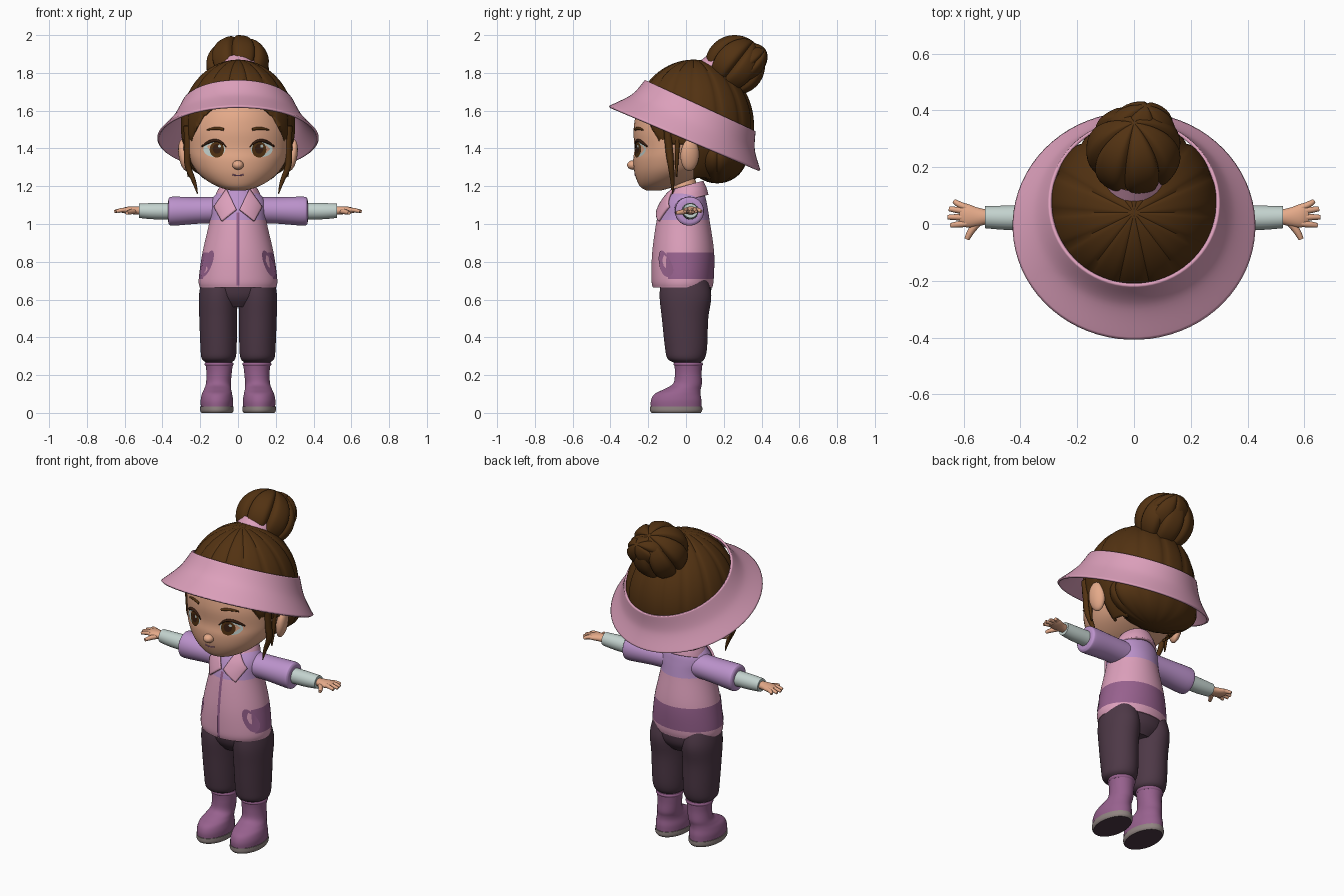
import bpy, bmesh, math
from mathutils import Vector, Euler
from mathutils.bvhtree import BVHTree

if "Cube" in bpy.data.objects:
    bpy.data.objects.remove(bpy.data.objects["Cube"])


def material(name, *rgb):
    m = bpy.data.materials.new(name)
    m.use_nodes = True
    m.diffuse_color = (*rgb, 1)
    m.node_tree.nodes["Principled BSDF"].inputs["Base Color"].default_value = (*rgb, 1)
    return m


pink = material("pink", .72, .35, .50)
lilac = material("lilac", .50, .29, .60)
mauve = material("mauve", .31, .12, .27)
plum = material("dark_plum", .075, .04, .062)
brown = material("hair_brown", .085, .032, .006)
skin = material("skin", .78, .40, .25)
pale = material("pale_grey", .55, .65, .62)
sole_grey = material("sole_grey", .28, .23, .22)
dark = material("eye_brown", .04, .014, .006)
made = []


def finish(name, bm, mats, rule=None):
    """Turn a bmesh into an object, colouring faces by an optional rule."""
    bmesh.ops.recalc_face_normals(bm, faces=bm.faces)
    if rule:
        for f in bm.faces:
            f.material_index = rule(f.calc_center_median(), f.normal)
    me = bpy.data.meshes.new(name)
    bm.to_mesh(me)
    bm.free()
    for m in mats:
        me.materials.append(m)
    ob = bpy.data.objects.new(name, me)
    bpy.context.collection.objects.link(ob)
    made.append(ob)
    return ob


def solidify(ob, thickness, offset=0):
    mod = ob.modifiers.new("thickness", "SOLIDIFY")
    mod.thickness, mod.offset = thickness, offset


def spline(rows, n):
    """Catmull-Rom interpolation through the cross-section rows."""
    rows = [Vector(r) for r in rows]
    out = []
    for i in range(len(rows) - 1):
        b, c = rows[i], rows[i + 1]
        a = rows[i - 1] if i else b
        d = rows[i + 2] if i + 2 < len(rows) else c
        for k in range(n):
            t = k / n
            out.append(b + ((c - a) * t + (2*a - 5*b + 4*c - d) * t**2
                            + (3*b - a - 3*c + d) * t**3) / 2)
    return out + [rows[-1]]


def loft(name, rows, mats, axis="z", side=1, rule=None, n=5, seg=48, caps=True, drop=None):
    """Rows are: position, two centre values, two radii and an optional tilt."""
    bm = bmesh.new()
    rings = []
    for r in spline([tuple(r) + (0,) * (6 - len(r)) for r in rows], n):
        p, ca, cb, ra, rb, tilt = r
        ring = []
        for k in range(seg):
            t = math.tau * (k + .5) / seg
            a, b = ca + ra * math.cos(t), cb + rb * math.sin(t)
            co = (side * a, b, p + tilt * b) if axis == "z" else (side * p, a, b)
            ring.append(bm.verts.new(co))
        rings.append(ring)
    for lo, hi in zip(rings, rings[1:]):
        for k in range(seg):
            j = (k + 1) % seg
            bm.faces.new((lo[k], lo[j], hi[j], hi[k]))
    if caps:
        bm.faces.new(rings[0])
        bm.faces.new(rings[-1])
    if drop:
        bmesh.ops.delete(bm, geom=[f for f in bm.faces if drop(f.calc_center_median())], context="FACES")
    return finish(name, bm, mats, rule)


def sphere(center, radii, rot=(0, 0, 0), grooves=0, depth=0, u=32, v=20):
    """Ellipsoid bmesh with optional dents running from pole to pole."""
    bm = bmesh.new()
    bmesh.ops.create_uvsphere(bm, u_segments=u, v_segments=v, radius=1)
    turn = Euler(rot).to_matrix()
    for vert in bm.verts:
        c = vert.co
        dent = 1 - depth * (1 - abs(math.sin(grooves * math.atan2(c.y, c.x) / 2))) ** 3 * math.hypot(c.x, c.y)
        vert.co = turn @ Vector(x * r * dent for x, r in zip(c, radii)) + Vector(center)
    return bm


def ball(name, center, radii, mat, **kw):
    return finish(name, sphere(center, radii, **kw), [mat])


def tube(name, points, depth, mat):
    """Round strand; each point carries its own relative width."""
    cu = bpy.data.curves.new(name, "CURVE")
    cu.dimensions, cu.bevel_depth, cu.bevel_resolution = "3D", depth, 3
    cu.use_fill_caps = True
    sp = cu.splines.new("NURBS")
    sp.points.add(len(points) - 1)
    for p, (x, y, z, r) in zip(sp.points, points):
        p.co, p.radius = (x, y, z, 1), r
    sp.use_endpoint_u, sp.order_u = True, 3
    cu.materials.append(mat)
    ob = bpy.data.objects.new(name, cu)
    bpy.context.collection.objects.link(ob)


def surface(ob):
    me = ob.data
    tree = BVHTree.FromPolygons([v.co for v in me.vertices], [p.vertices[:] for p in me.polygons])

    def front(x, z, lift):
        hit = tree.ray_cast(Vector((x, -2, z)), Vector((0, 1, 0)))[0]
        return Vector((x, (hit.y if hit else -.02) - lift, z))
    return front


def disc(name, front, x, z, rx, rz, lift, mat, tilt=0):
    """Thin oval plate laid on a surface."""
    bm = bmesh.new()
    bmesh.ops.create_circle(bm, cap_ends=True, segments=28, radius=1)
    bmesh.ops.inset_region(bm, faces=bm.faces[:], thickness=.4)
    for v in bm.verts:
        a, b = v.co.x * rx, v.co.y * rz
        v.co = front(x + a * math.cos(tilt) - b * math.sin(tilt), z + a * math.sin(tilt) + b * math.cos(tilt), lift)
    return finish(name, bm, [mat])


def patch(name, front, corners, lift, mat, n=12):
    """Four-cornered plate laid on a surface."""
    bm = bmesh.new()
    a, b, c, d = (Vector(p) for p in corners)
    grid = [[bm.verts.new(front(*a.lerp(b, i / n).lerp(d.lerp(c, i / n), j / n), lift))
             for i in range(n + 1)] for j in range(n + 1)]
    for j in range(n):
        for i in range(n):
            bm.faces.new((grid[j][i], grid[j][i+1], grid[j+1][i+1], grid[j+1][i]))
    return finish(name, bm, [mat])


# Head and face
head = loft("head", [(1.178, 0, -.17, .04, .04), (1.195, 0, -.155, .10, .085), (1.23, 0, -.12, .165, .14),
                     (1.28, 0, -.08, .22, .195), (1.34, 0, -.05, .255, .23), (1.40, 0, -.03, .272, .243),
                     (1.50, 0, -.01, .278, .268), (1.60, 0, .02, .255, .275), (1.70, 0, .03, .19, .20),
                     (1.78, 0, .03, .08, .08)], [skin])
face = surface(head)
ball("nose", (0, -.28, 1.312), (.03, .032, .025), skin)
ball("neck", (0, -.01, 1.17), (.07, .07, .12), skin)
tube("mouth", [(*face(x, z, 0), 1) for x, z in ((-.03, 1.262), (0, 1.252), (.03, 1.262))], .0035, mauve)

# Hair shell with an opening for the face
def hairline(x):
    return max(1.63 - .21 * (abs(x) / .25) ** 4, 1.42)


bm = sphere((0, .04, 1.52), (.305, .32, .35), grooves=14, depth=.03, u=112, v=72)
bmesh.ops.delete(bm, geom=[f for f in bm.faces if (c := f.calc_center_median()).z < 1.24
                           or c.y < .04 and c.z < hairline(c.x)], context="FACES")
for v in bm.verts:
    if v.is_boundary and v.co.y < .02:
        v.co.z = hairline(v.co.x)
solidify(finish("hair_cap", bm, [brown]), .012, -1)
ball("back_hair", (0, .165, 1.365), (.285, .16, .15), brown, grooves=14, depth=.04, u=64)
ball("hair_bun", (0, .26, 1.842), (.168, .16, .157), brown, rot=(-.66, 0, 0), grooves=7, depth=.16, u=84, v=40)
ball("bun_twist", (.02, .32, 1.85), (.13, .088, .125), brown, rot=(-.9, .3, 0), grooves=5, depth=.15, u=60)

# Hair band around the base of the bun
bm = bmesh.new()
bmesh.ops.create_cone(bm, segments=40, radius1=.112, radius2=.10, depth=.05)
bmesh.ops.rotate(bm, verts=bm.verts, matrix=Euler((-.66, 0, 0)).to_matrix())
bmesh.ops.translate(bm, verts=bm.verts, vec=(0, .18, 1.815))
finish("bun_band", bm, [pink])

# Open-topped sun visor
visor = loft("visor", [(1.66, 0, .075, .294, .288, -.464), (1.552, 0, .037, .345, .322, -.45),
                       (1.448, 0, -.008, .423, .397, -.424)], [pink], n=8, seg=72, caps=False)
solidify(visor, .012)

# Jacket: lilac yoke, pink body, mauve band round the back
def jacket_colour(c, n):
    if c.z > 1.02:
        return 1
    return 2 if .71 < c.z < .85 and c.y > -.10 else 0


jacket = loft("jacket", [(.665, 0, -.018, .203, .158), (.71, 0, -.018, .208, .165), (.85, 0, -.015, .188, .164),
                         (1.02, 0, -.015, .15, .14), (1.10, 0, -.008, .148, .12), (1.15, 0, 0, .125, .10),
                         (1.19, 0, 0, .075, .075)], [pink, lilac, mauve], rule=jacket_colour, n=6, seg=72)
chest = surface(jacket)
patch("zipper", chest, [(-.008, .675), (.008, .675), (.008, 1.06), (-.008, 1.06)], .006, mauve)
collar = loft("collar", [(1.125, 0, 0, .12, .112, .25), (1.16, 0, 0, .108, .102, .28), (1.20, 0, 0, .085, .085, .3)],
              [pink], caps=False, drop=lambda c: c.y < -.06 and abs(c.x) < .07)
solidify(collar, .015)

# Hips between the trouser legs
loft("hips", [(.56, 0, 0, .10, .09), (.62, 0, 0, .185, .13), (.72, 0, -.005, .19, .14)], [plum])

for s, label in ((1, "left"), (-1, "right")):
    # Face details
    disc(label + "_eye_white", face, s * .125, 1.395, .058, .04, .003, pale)
    disc(label + "_iris", face, s * .112, 1.394, .038, .042, .005, brown)
    disc(label + "_pupil", face, s * .112, 1.398, .022, .026, .007, dark)
    disc(label + "_eye_glint", face, s * .112 + .014, 1.412, .008, .008, .009, pale)
    tube(label + "_lash", [(*face(s * x, z, .004), r) for x, z, r in (
        (.062, 1.405, .4), (.085, 1.435, .9), (.125, 1.445, 1.2), (.165, 1.43, 1.2), (.192, 1.41, .5))], .007, dark)
    tube(label + "_brow", [(*face(s * x, z, .001), r) for x, z, r in (
        (.075, 1.50, .8), (.115, 1.513, 1.2), (.165, 1.497, .4))], .009, brown)
    ball(label + "_ear", (s * .283, .02, 1.365), (.03, .05, .085), skin, rot=(0, s * .15, s * .25))
    tube(label + "_side_strand", [(s * x, y, z, r) for x, y, z, r in (
        (.268, -.10, 1.52, 1.2), (.262, -.09, 1.40, 1.3), (.272, -.08, 1.31, 1), (.228, -.07, 1.22, .7),
        (.215, -.07, 1.16, .15))], .017, brown)
    tube(label + "_ear_strand", [(s * x, y, z, r) for x, y, z, r in (
        (.275, -.04, 1.48, 1), (.28, -.05, 1.38, 1), (.262, -.05, 1.25, .3))], .014, brown)

    # Lapel and pocket
    lapel = patch(label + "_lapel", chest, [(s * .06, 1.185), (s * .125, 1.09), (s * .085, 1.015), (s * .008, 1.075)],
                  .012, pink)
    solidify(lapel, .012)
    disc(label + "_pocket", chest, s * .162, .79, .024, .074, .006, mauve, tilt=s * .36)

    # Sleeve, forearm and hand
    loft(label + "_sleeve", [(.06, .01, 1.075, .075, .07), (.2, .015, 1.072, .075, .07), (.34, .018, 1.068, .077, .077),
                             (.365, .018, 1.068, .07, .07), (.37, .018, 1.068, .05, .05)], [lilac], "x", s, seg=32)
    loft(label + "_forearm", [(.34, .022, 1.068, .045, .045), (.45, .022, 1.068, .043, .043),
                              (.525, .024, 1.07, .039, .038)], [pale], "x", s, seg=28)
    loft(label + "_palm", [(.51, .025, 1.07, .024, .022), (.55, .025, 1.072, .033, .021), (.59, .03, 1.073, .042, .018),
                           (.615, .035, 1.071, .034, .012)], [skin], "x", s, seg=24)
    for i, (y0, y1, tip) in enumerate(((.002, -.005, .645), (.024, .024, .655), (.045, .053, .65), (.058, .08, .632))):
        tube(f"{label}_finger_{i + 1}", [(s * .59, y0, 1.075, 1.1), (s * .62, (y0 + y1) / 2, 1.075, 1.1),
                                         (s * tip, y1, 1.066, .75)], .011, skin)
    tube(label + "_thumb", [(s * .545, .01, 1.068, 1.1), (s * .575, -.02, 1.064, 1.1), (s * .588, -.053, 1.058, .7)],
         .013, skin)

    # Trouser leg
    loft(label + "_trouser_leg", [(.268, .102, .005, .07, .075), (.29, .103, 0, .09, .10), (.35, .103, 0, .096, .112),
                                  (.5, .105, -.005, .1, .123), (.62, .105, -.003, .102, .137),
                                  (.72, .1, -.01, .09, .12)], [plum], side=s)

    # Boot, rim and sole
    loft(label + "_boot", [(.025, .112, -.052, .084, .134), (.065, .112, -.052, .086, .134), (.10, .111, -.045, .08, .122),
                           (.125, .108, -.02, .072, .098), (.155, .104, .008, .066, .076), (.21, .1, .012, .067, .071),
                           (.262, .1, .012, .073, .074)], [mauve], side=s)
    loft(label + "_boot_rim", [(.248, .1, .012, .072, .073), (.257, .1, .012, .077, .078), (.268, .1, .012, .073, .074)],
         [mauve], side=s)
    loft(label + "_sole", [(0, .112, -.052, .082, .13), (.012, .112, -.052, .088, .138), (.034, .112, -.052, .088, .138)],
         [sole_grey, plum], side=s, rule=lambda c, n: int(n.z < -.7))

# Smooth shading, keeping hard edges
bpy.ops.object.select_all(action="DESELECT")
for ob in made:
    ob.select_set(True)
bpy.context.view_layer.objects.active = made[0]
bpy.ops.object.shade_smooth_by_angle(angle=math.radians(45))
